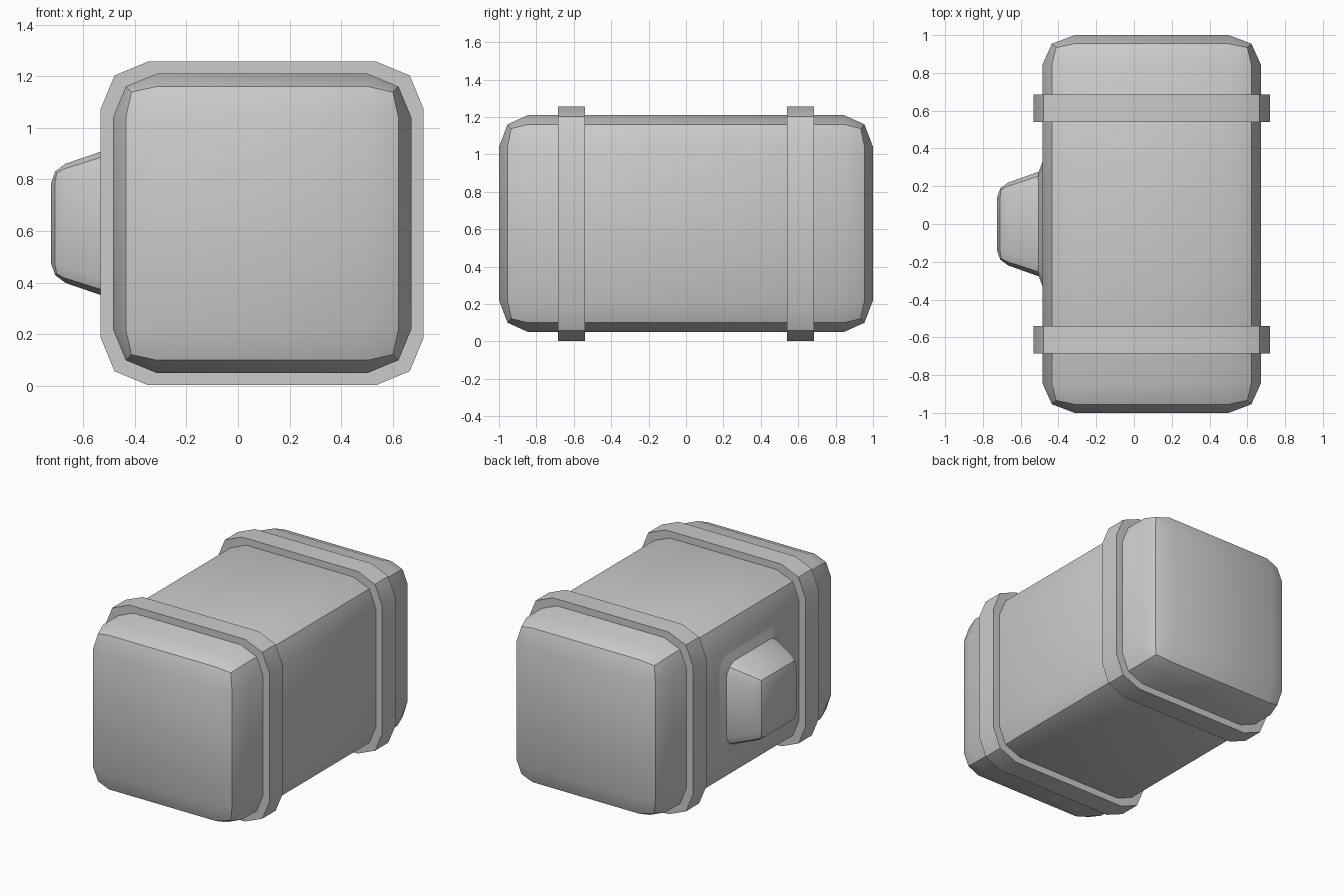
import bpy, bmesh, math
from mathutils import Vector

if "Cube" in bpy.data.objects:
    bpy.data.objects.remove(bpy.data.objects["Cube"])

CX, CZ = 0.0935, 0.63   # centre of the body cross-section


def finish(bm, name):
    bmesh.ops.recalc_face_normals(bm, faces=bm.faces)
    me = bpy.data.meshes.new(name)
    bm.to_mesh(me)
    bm.free()
    me.shade_smooth()
    me.set_sharp_from_angle(angle=math.radians(30))
    ob = bpy.data.objects.new(name, me)
    bpy.context.collection.objects.link(ob)
    return ob


def rounded_rect(hx, hz, r):
    """Rectangle with two-segment round corners, as (x, z) points."""
    pts = []
    for k, (sx, sz) in enumerate([(1, 1), (-1, 1), (-1, -1), (1, -1)]):
        for j in range(3):
            a = math.radians(90 * k + 45 * j)
            pts.append((CX + sx * (hx - r) + r * math.cos(a),
                        CZ + sz * (hz - r) + r * math.sin(a)))
    return pts


# Body: box with two-segment rounded edges, rounding slightly tighter along y
bm = bmesh.new()
bmesh.ops.create_cube(bm, size=2)
bmesh.ops.scale(bm, vec=(0.578, 1.09, 0.58), verts=bm.verts)
bmesh.ops.bevel(bm, geom=bm.edges[:], offset=0.17, segments=2, profile=0.5,
                affect='EDGES')
bmesh.ops.scale(bm, vec=(1, 1 / 1.09, 1), verts=bm.verts)
bmesh.ops.translate(bm, vec=(CX, 0, CZ), verts=bm.verts)
finish(bm, "body")

# Raised bands around the body
outer = rounded_rect(0.626, 0.627, 0.185)
inner = rounded_rect(0.578, 0.58, 0.17)
for name, s in (("front_band", -1), ("back_band", 1)):
    bm = bmesh.new()
    loops = [[bm.verts.new((x, s * y, z)) for x, z in prof]
             for prof, y in ((inner, 0.54), (outer, 0.54),
                             (outer, 0.685), (inner, 0.685))]
    for a, b in zip(loops, loops[1:]):
        for i in range(len(a)):
            j = (i + 1) % len(a)
            bm.faces.new((a[i], a[j], b[j], b[i]))
    finish(bm, name)

# Side knob: flared base rising to a tapered, bevelled block
bm = bmesh.new()
rings = []
for x, hy, hz in ((-0.484, 0.33, 0.345), (-0.51, 0.27, 0.281),
                  (-0.725, 0.2, 0.213)):
    rings.append([bm.verts.new((x, a * hy, CZ + b * hz))
                  for a, b in ((1, 1), (-1, 1), (-1, -1), (1, -1))])
for a, b in zip(rings, rings[1:]):
    for i in range(4):
        j = (i + 1) % 4
        bm.faces.new((a[i], a[j], b[j], b[i]))
bm.faces.new(rings[-1])
tip = set(rings[-1])
edges = [e for e in bm.edges
         if tip & set(e.verts) or (abs(e.verts[0].co.x - e.verts[1].co.x) > 0.01)]
bmesh.ops.bevel(bm, geom=edges, offset=0.06, segments=2, profile=0.5,
                affect='EDGES')
finish(bm, "side_knob")
